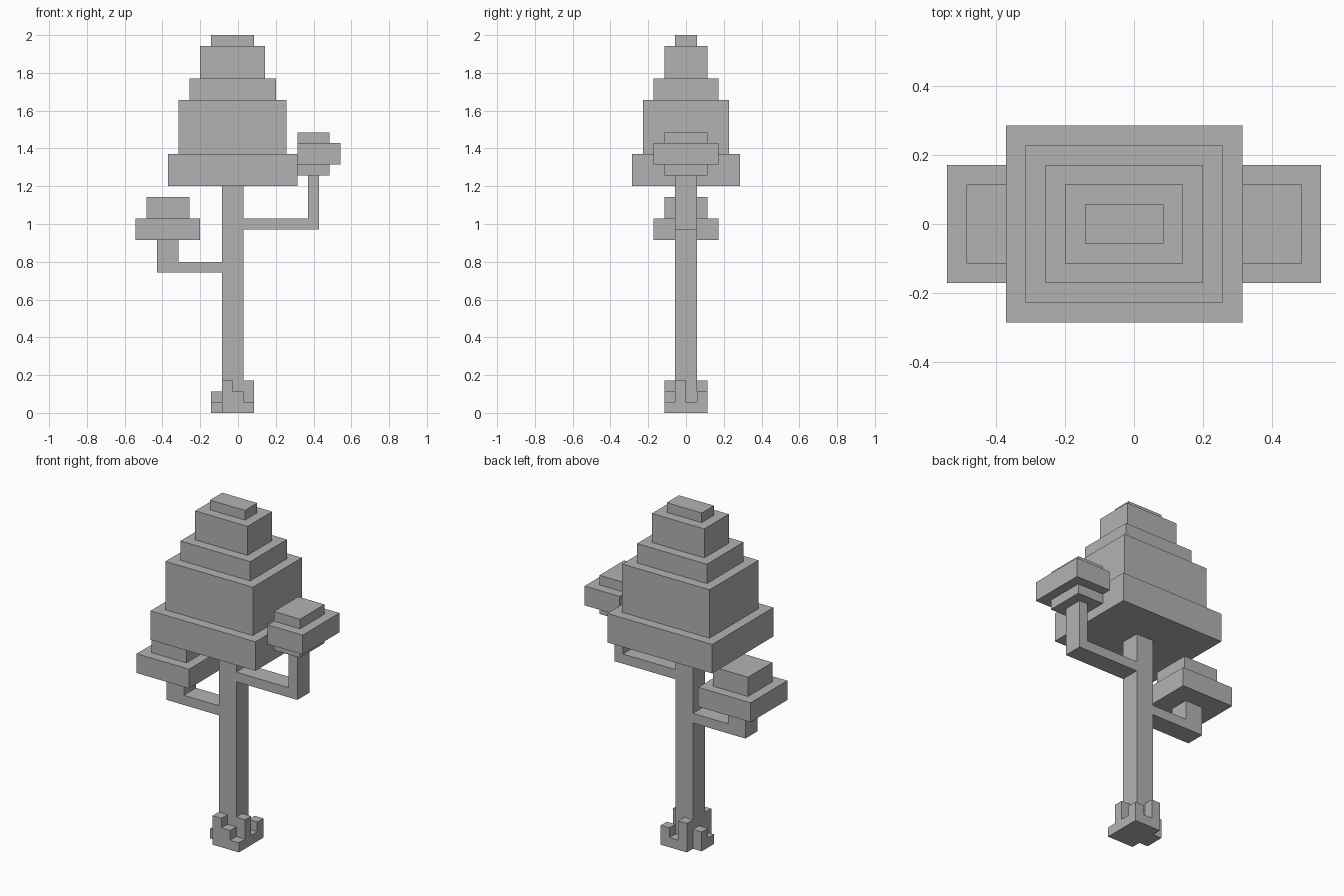
import bpy
import bmesh
from mathutils import Matrix, Vector

U = 2 / 35          # size of one block
X0 = -9.5           # block column 0 starts here, in blocks

cube = bpy.data.objects.get("Cube")
if cube:
    bpy.data.objects.remove(cube, do_unlink=True)

GREY = (0.45, 0.45, 0.45, 1)
grey = bpy.data.materials.new("plain grey")
grey.use_nodes = True
grey.diffuse_color = GREY
grey.node_tree.nodes["Principled BSDF"].inputs["Base Color"].default_value = GREY


def blocks(name, boxes):
    """One object from boxes given as (x range, y range, z range) in blocks."""
    bm = bmesh.new()
    for (xa, xb), (ya, yb), (za, zb) in boxes:
        centre = Vector((X0 + (xa + xb) / 2, (ya + yb) / 2, (za + zb) / 2)) * U
        size = Vector((xb - xa, yb - ya, zb - za)) * U
        bmesh.ops.create_cube(bm, size=1, matrix=Matrix.LocRotScale(centre, None, size))
    mesh = bpy.data.meshes.new(name)
    bm.to_mesh(mesh)
    bm.free()
    mesh.materials.append(grey)
    obj = bpy.data.objects.new(name, mesh)
    bpy.context.collection.objects.link(obj)


def tiers(name, rows):
    """Stacked foliage tiers: (x start, x end, half depth, bottom, top)."""
    blocks(name, [((a, b), (-d, d), (lo, hi)) for a, b, d, lo, hi in rows])


# Trunk and the two bent branches
WIDE = (-1, 1)
blocks("trunk", [((8, 10), WIDE, (0, 21))])
blocks("left_branch", [((10, 17), WIDE, (17, 18)), ((16, 17), WIDE, (18, 22))])
blocks("right_branch", [((2, 8), WIDE, (13, 14)), ((2, 4), WIDE, (14, 16))])

# Roots: block columns around the trunk, (x, y): height
roots = {
    (8, -2): 3, (9, -2): 2, (10, -2): 1,
    (10, -1): 3, (10, 0): 1, (10, 1): 2,
    (9, 1): 1, (8, 1): 3,
    (7, 0): 2, (7, -1): 1,
}
blocks("roots", [((x, x + 1), (y, y + 1), (0, h)) for (x, y), h in roots.items()])

# Foliage
tiers("crown", [(3 + i, 15 - i, 5 - i, lo, hi) for i, (lo, hi) in
                enumerate([(21, 24), (24, 29), (29, 31), (31, 34), (34, 35)])])
tiers("left_foliage", [(15, 18, 2, 22, 23), (15, 19, 3, 23, 25), (15, 18, 2, 25, 26)])
tiers("right_foliage", [(0, 6, 3, 16, 18), (1, 5, 2, 18, 20)])
